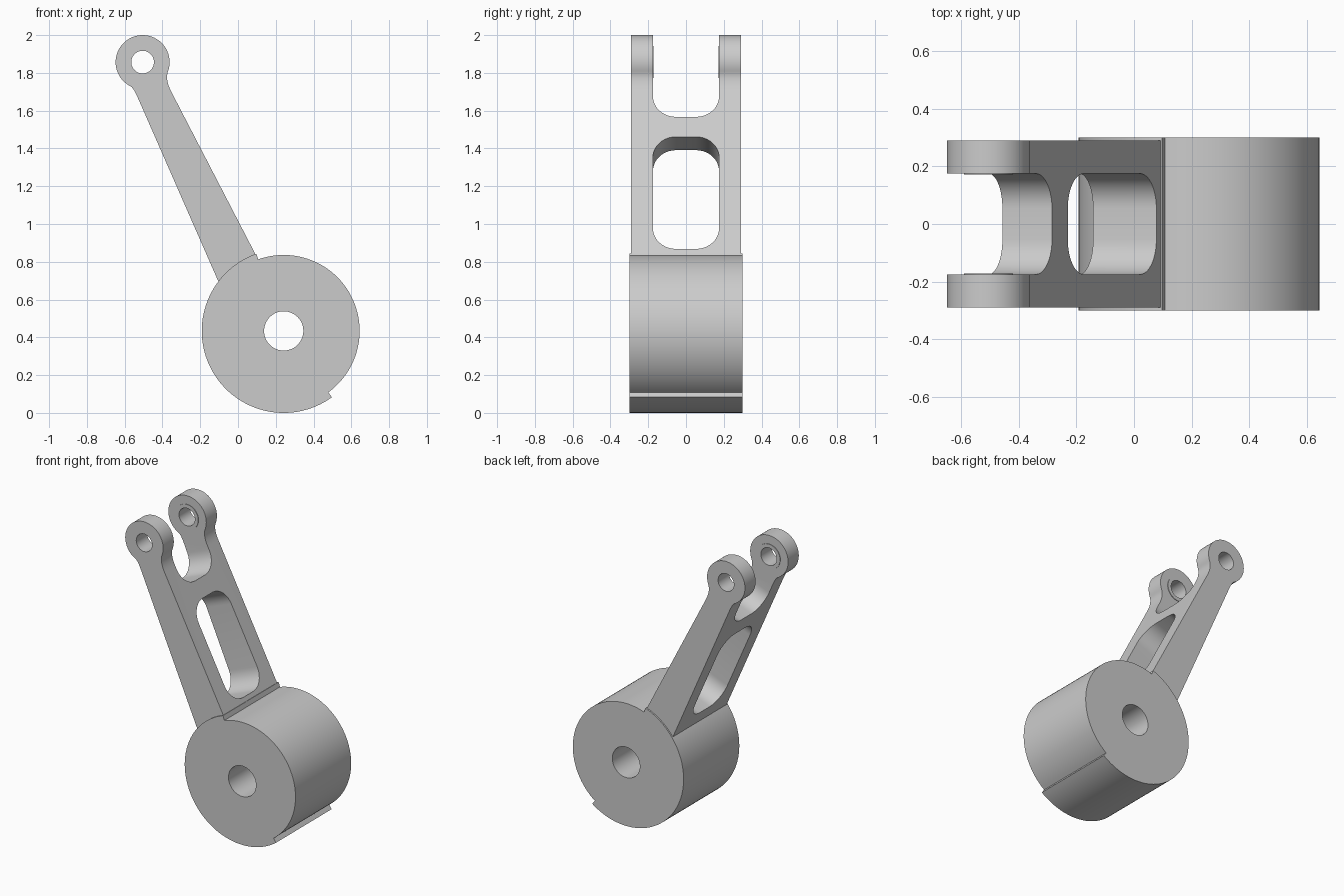
import bpy, bmesh
from math import cos, sin, radians
from mathutils import Vector

if "Cube" in bpy.data.objects:
    bpy.data.objects.remove(bpy.data.objects["Cube"])

grey = bpy.data.materials.new("plain grey")
grey.use_nodes = True
colour = (0.6, 0.6, 0.6, 1)
grey.diffuse_color = colour
grey.node_tree.nodes["Principled BSDF"].inputs["Base Color"].default_value = colour

X, Y, Z = Vector((1, 0, 0)), Vector((0, 1, 0)), Vector((0, 0, 1))
ALONG = Vector((-0.367, 0, 0.93)).normalized()   # up the arm
ACROSS = Vector((0.93, 0, 0.367)).normalized()   # through its thickness
HUB, EYE = (0.242, 0.434), (-0.505, 1.857)


def arc(centre, r, a0, a1, n):
    return [(centre[0] + r * cos(radians(a0 + (a1 - a0) * i / n)),
             centre[1] + r * sin(radians(a0 + (a1 - a0) * i / n))) for i in range(n + 1)]


def fillet(p, c, q, n=8):
    pts = []
    for i in range(n + 1):
        t = i / n
        pts.append(tuple((1 - t) ** 2 * p[k] + 2 * t * (1 - t) * c[k] + t * t * q[k]
                         for k in (0, 1)))
    return pts


def rounded_slot(half, low, high, r):
    pts = []
    for cx, cy, a in ((half - r, low + r, -90), (half - r, high - r, 0),
                      (r - half, high - r, 90), (r - half, low + r, 180)):
        pts += arc((cx, cy), r, a, a + 90, 10)
    return pts


def prism(name, pts, d0, d1, u=X, v=Z, w=Y):
    """Extrude an outline in the u,v plane from d0 to d1 along w."""
    bm = bmesh.new()
    face = bm.faces.new([bm.verts.new(u * a + v * b + w * d0) for a, b in pts])
    made = bmesh.ops.extrude_face_region(bm, geom=[face])["geom"]
    bmesh.ops.translate(bm, vec=w * (d1 - d0),
                        verts=[e for e in made if isinstance(e, bmesh.types.BMVert)])
    bmesh.ops.recalc_face_normals(bm, faces=bm.faces)
    mesh = bpy.data.meshes.new(name)
    bm.to_mesh(mesh)
    bm.free()
    mesh.materials.append(grey)
    ob = bpy.data.objects.new(name, mesh)
    bpy.context.collection.objects.link(ob)
    return ob


def activate(ob):
    bpy.ops.object.select_all(action='DESELECT')
    ob.select_set(True)
    bpy.context.view_layer.objects.active = ob


def cut(ob, cutter):
    mod = ob.modifiers.new("cut", 'BOOLEAN')
    mod.operation, mod.solver, mod.object = 'DIFFERENCE', 'EXACT', cutter
    activate(ob)
    bpy.ops.object.modifier_apply(modifier=mod.name)
    bpy.data.objects.remove(cutter)


def bore(ob, centre, r):
    cut(ob, prism("bore_cutter", arc(centre, r, 0, 352.5, 47), -1, 1))


# Hub drum: a raised sector stepping down to a smaller radius
drum = prism("hub_drum", arc(HUB, 0.402, -54, 109.6, 48) + arc(HUB, 0.434, 109.6, 306, 60),
             -0.3, 0.3)
bore(drum, HUB, 0.104)

# Tapered arm with a round eye at its top
eye_arc = arc(EYE, 0.143, -20, 243, 56)
outline = (eye_arc
           + fillet(eye_arc[-1], (-0.554, 1.722), (-0.532, 1.672))[1:]
           + [(-0.03, 0.527), (0.158, 0.713)]
           + fillet((-0.352, 1.698), (-0.387, 1.765), eye_arc[0])[:-1])
arm = prism("forked_arm", outline, -0.29, 0.29)

# Window and fork gap through the arm, then the pin bore
for low, high in ((0.779, 1.444), (1.562, 2.6)):
    cut(arm, prism("slot_cutter", rounded_slot(0.175, low, high, 0.122),
                   -0.6, 1.4, Y, ALONG, ACROSS))
bore(arm, EYE, 0.06)

# Thin bosses on the inner faces of the fork
parts = [drum, arm]
for side, name in ((1, "back_boss"), (-1, "front_boss")):
    boss = prism(name, arc(EYE, 0.085, 0, 352.5, 47), side * 0.171, side * 0.18)
    bore(boss, EYE, 0.06)
    parts.append(boss)

for ob in parts:
    activate(ob)
    bpy.ops.object.shade_smooth_by_angle(angle=radians(30))
